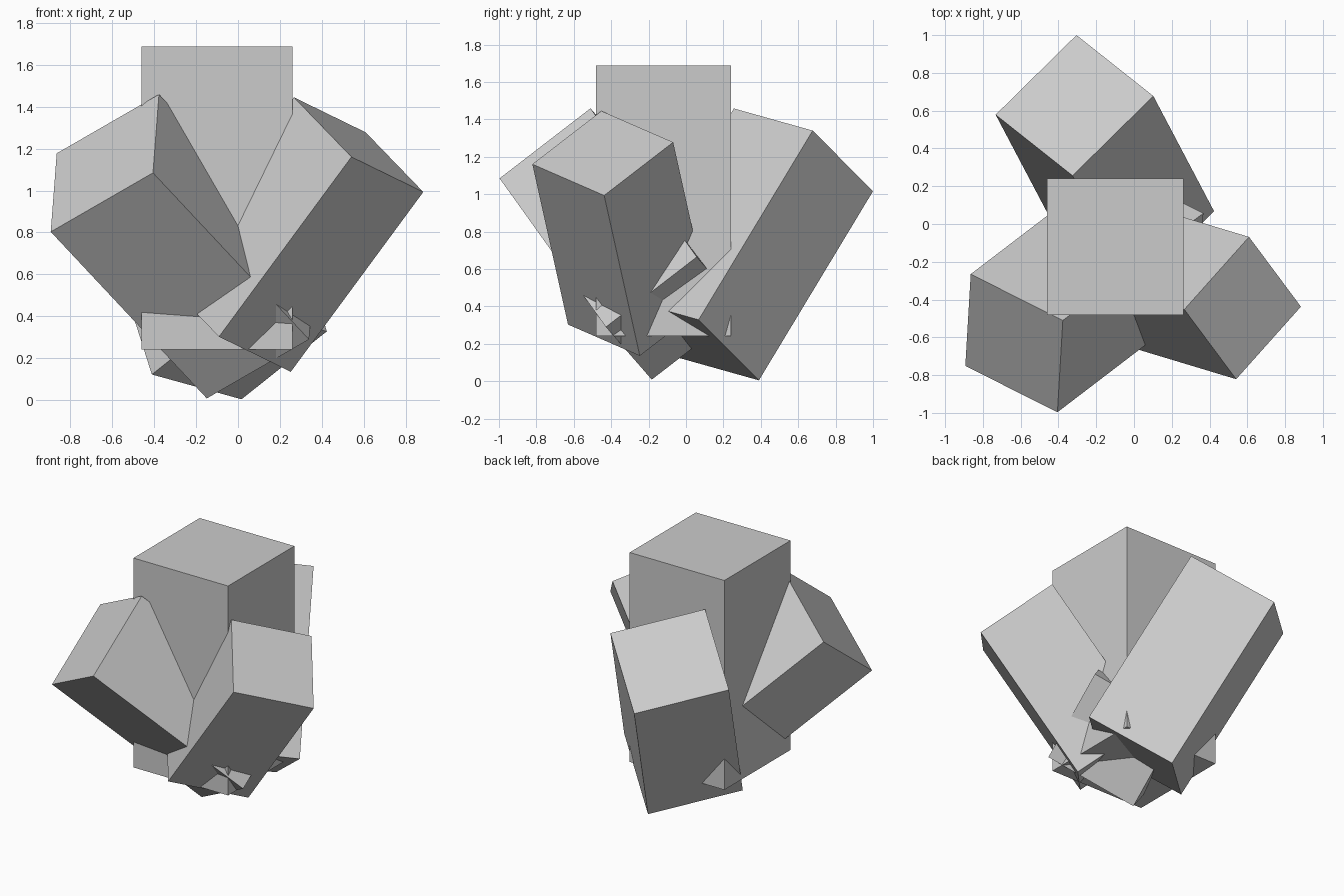
import bpy
from mathutils import Vector, Matrix

if "Cube" in bpy.data.objects:
    bpy.data.objects.remove(bpy.data.objects["Cube"])


def block(name, side, top_centre, edge, up):
    """Square block twice as tall as wide, hanging from its top centre along -up."""
    w = Vector(up).normalized()
    u = Vector(edge)
    u = (u - w * u.dot(w)).normalized()
    v = w.cross(u)
    rot = Matrix((u, v, w)).transposed().to_4x4()
    bpy.ops.mesh.primitive_cube_add(size=1)
    ob = bpy.context.object
    ob.name = name
    centre = Vector(top_centre) - w * side
    ob.matrix_world = (Matrix.Translation(centre) @ rot
                       @ Matrix.Diagonal((side, side, side * 2, 1)))
    return ob


# Upright block in the middle
block("central_block", 0.722, (-0.10, -0.12, 1.687), (1, 0, 0), (0, 0, 1))

# Three blocks leaning outward, crossing each other near the base
block("right_block", 0.541, (0.575, -0.445, 1.219),
      (0.345, 0.38, -0.16), (0.63, -0.19, 0.855))
block("left_block", 0.614, (-0.635, -0.631, 1.131),
      (0.485, -0.248, 0.285), (-0.74, -0.565, 0.79))
block("back_block", 0.612, (-0.315, 0.628, 1.237),
      (0.41, -0.325, 0.325), (-0.322, 0.611, 1.013))
